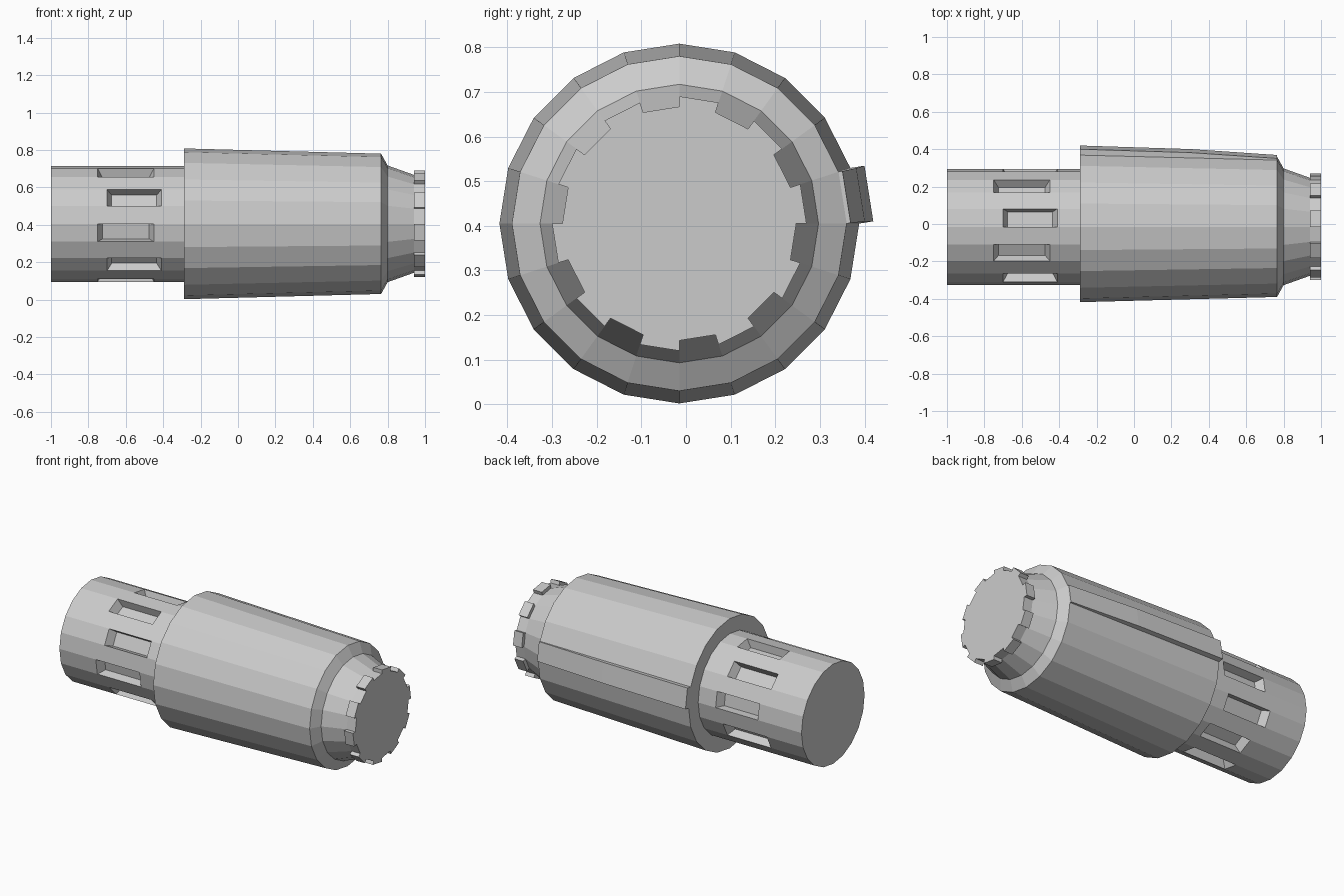
import bpy, bmesh
from math import sin, cos, pi

SIDES = 20
AXIS_Y, AXIS_Z = -0.015, 0.405

old = bpy.data.objects.get("Cube")
if old:
    bpy.data.objects.remove(old, do_unlink=True)

grey = bpy.data.materials.new("plain grey")
grey.use_nodes = True
colour = (0.6, 0.6, 0.6, 1)
grey.diffuse_color = colour
grey.node_tree.nodes["Principled BSDF"].inputs["Base Color"].default_value = colour


def loft(profile):
    """Faceted turned body along x; returns bmesh and its faces by band and side."""
    bm = bmesh.new()
    rings = [[bm.verts.new((x, r * sin(2 * pi * k / SIDES), r * cos(2 * pi * k / SIDES)))
              for k in range(SIDES)] for x, r in profile]
    bands = []
    for a, b in zip(rings, rings[1:]):
        bands.append([bm.faces.new((a[k], a[(k + 1) % SIDES], b[(k + 1) % SIDES], b[k]))
                      for k in range(SIDES)])
    bm.faces.new(rings[0])
    bm.faces.new(rings[-1])
    return bm, bands


def push(bm, face, radial, shrink=0):
    """Extrude a face by scaling it about the axis, shortening it lengthwise."""
    top = bmesh.ops.extrude_discrete_faces(bm, faces=[face])["faces"][0]
    mid = top.calc_center_median().x
    for v in top.verts:
        v.co.y *= radial
        v.co.z *= radial
        if shrink:
            v.co.x += shrink if v.co.x < mid else -shrink


def finish(bm, name):
    bmesh.ops.recalc_face_normals(bm, faces=bm.faces[:])
    mesh = bpy.data.meshes.new(name)
    bm.to_mesh(mesh)
    bm.free()
    mesh.materials.append(grey)
    obj = bpy.data.objects.new(name, mesh)
    obj.location = (0, AXIS_Y, AXIS_Z)
    bpy.context.collection.objects.link(obj)
    return obj


# Rear barrel with two staggered rows of recessed slots
R = 0.31
bm, bands = loft([(x, R) for x in (-1, -0.75, -0.70, -0.45, -0.41, -0.28)])
slots = []
for side in range(0, SIDES, 2):
    first = 2 if side % 4 == 0 else 1
    pair = [bands[first][side], bands[first + 1][side]]
    slots += bmesh.ops.dissolve_faces(bm, faces=pair)["region"]
for slot in slots:
    push(bm, slot, 0.84, 0.025)
finish(bm, "rear_barrel")

# Main sleeve with a chamfered front edge
bm, _ = loft([(-0.29, 0.403), (0.765, 0.375), (0.80, 0.312)])
finish(bm, "main_sleeve")

# Tapered nose
bm, _ = loft([(0.79, 0.314), (0.80, 0.312), (0.94, 0.262)])
finish(bm, "nose_cone")

# Toothed crown at the tip
bm, bands = loft([(0.94, 0.262), (1.0, 0.262)])
for side in range(0, SIDES, 2):
    push(bm, bands[0][side], 0.285 / 0.262)
finish(bm, "toothed_crown")

# Raised strip along one back facet of the sleeve
bm = bmesh.new()
mid_angle = 2 * pi * 4.5 / SIDES
sections = []
for x, r, height in ((-0.29, 0.403, 0.032), (0.3, 0.387, 0.029), (0.765, 0.375, 0.009)):
    low = [(r * sin(2 * pi * k / SIDES), r * cos(2 * pi * k / SIDES)) for k in (4, 5)]
    high = [(y + height * sin(mid_angle), z + height * cos(mid_angle)) for y, z in low]
    sections.append([bm.verts.new((x, y, z)) for y, z in (low[0], low[1], high[1], high[0])])
for a, b in zip(sections, sections[1:]):
    for k in range(1, 4):
        n = (k + 1) % 4
        bm.faces.new((a[k], a[n], b[n], b[k]))
bm.faces.new(sections[0])
bm.faces.new(sections[-1])
finish(bm, "raised_strip")
